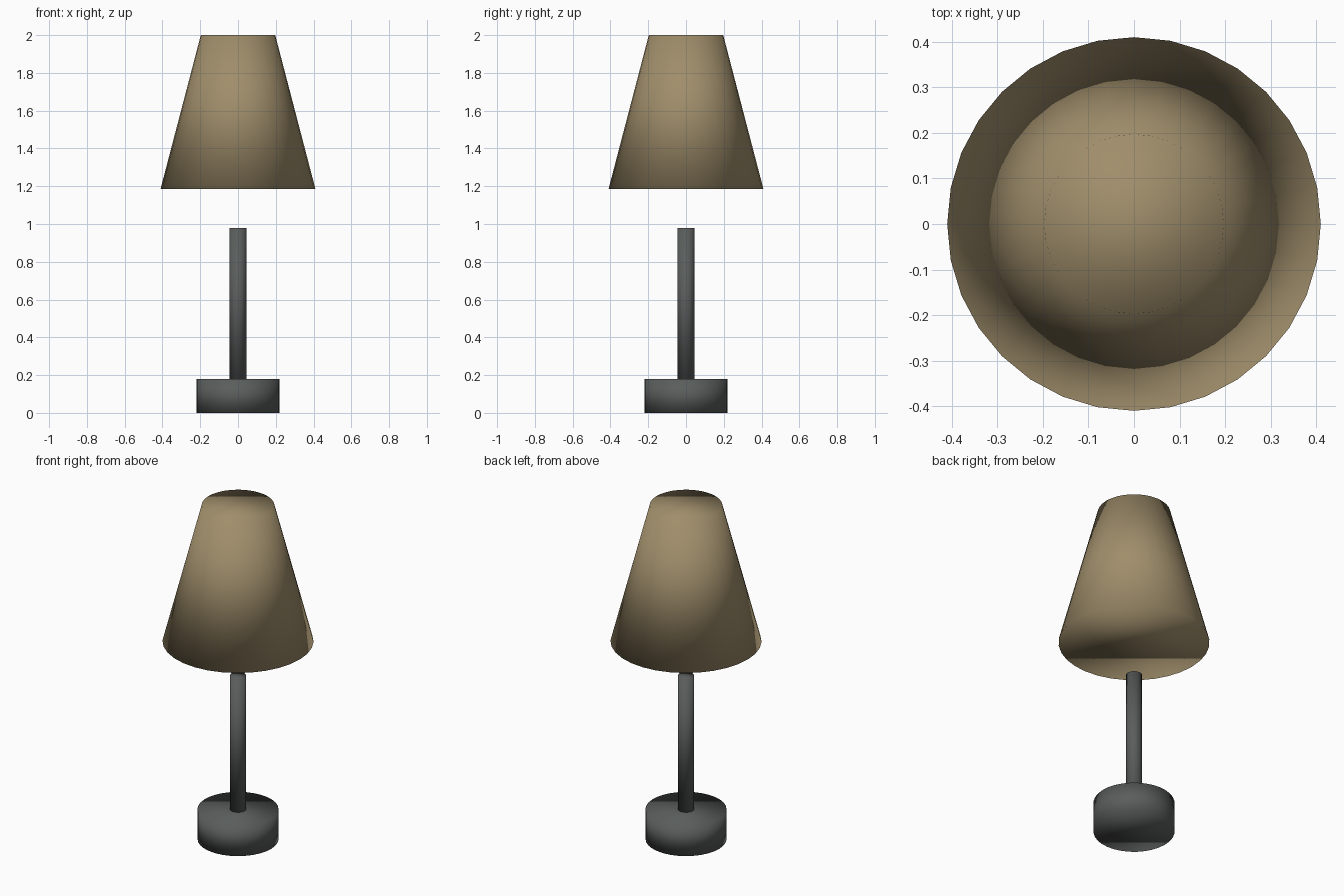
import bpy

cube = bpy.data.objects.get("Cube")
if cube:
    bpy.data.objects.remove(cube, do_unlink=True)


def material(name, rgb):
    mat = bpy.data.materials.new(name)
    mat.use_nodes = True
    color = (*rgb, 1.0)
    mat.diffuse_color = color
    mat.node_tree.nodes["Principled BSDF"].inputs["Base Color"].default_value = color
    return mat


def tapered_drum(name, r_bottom, r_top, z_bottom, z_top, mat):
    """Closed 32-sided drum, smooth across sides and caps."""
    bpy.ops.mesh.primitive_cone_add(
        vertices=32, radius1=r_bottom, radius2=r_top, depth=z_top - z_bottom,
        end_fill_type='NGON', location=(0, 0, (z_bottom + z_top) / 2))
    obj = bpy.context.object
    obj.name = obj.data.name = name
    obj.data.materials.append(mat)
    bpy.ops.object.shade_smooth()
    return obj


metal = material("dark grey metal", (0.10, 0.11, 0.104))
fabric = material("tan fabric", (0.35, 0.27, 0.147))

# Round foot and post
tapered_drum("base", 0.22, 0.22, 0.0, 0.18, metal)
tapered_drum("post", 0.044, 0.044, 0.18, 0.98, metal)

# Closed conical shade floating above the post
tapered_drum("shade", 0.41, 0.197, 1.185, 2.0, fabric)
